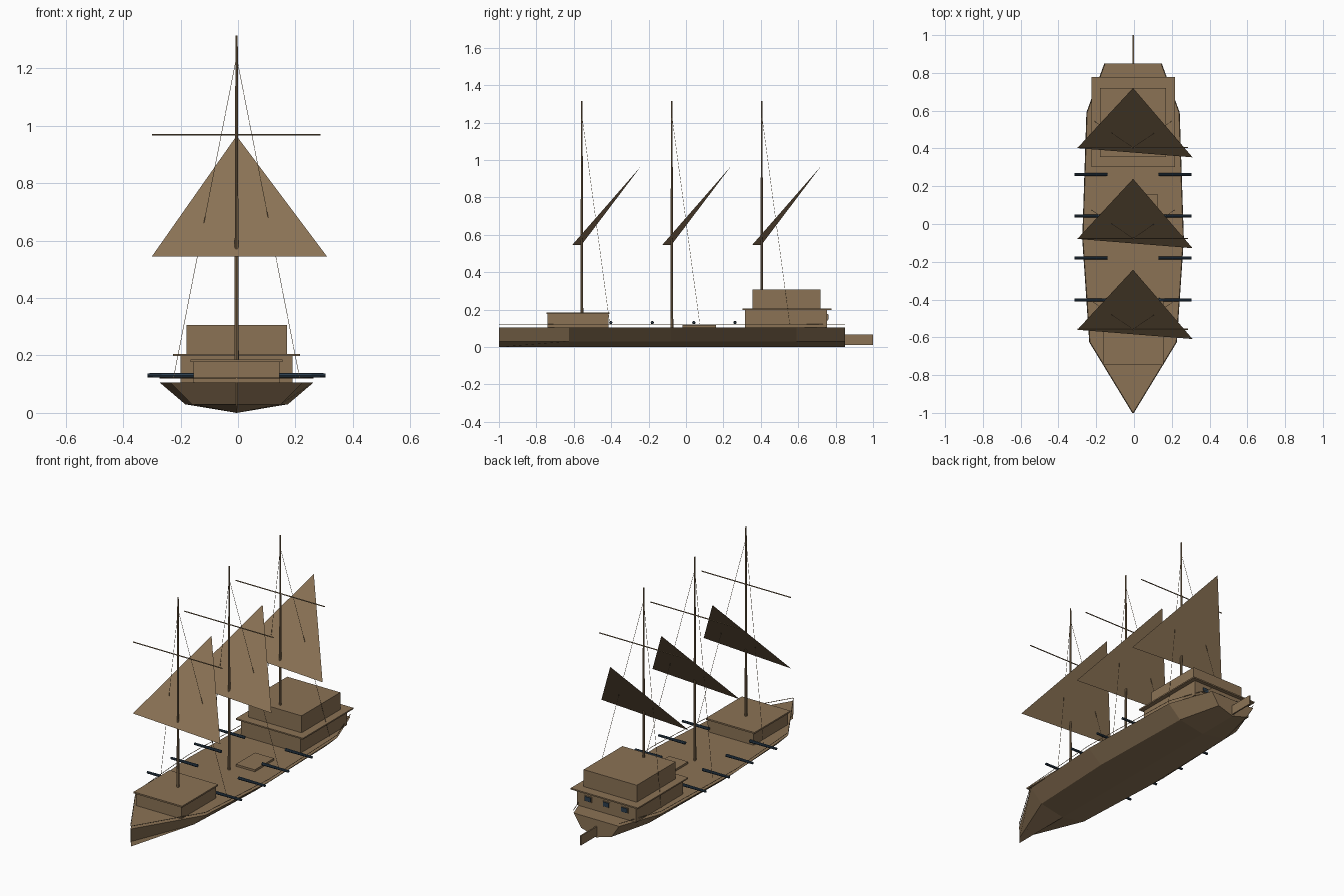
import bpy, bmesh, math
from mathutils import Vector

if "Cube" in bpy.data.objects:
    bpy.data.objects.remove(bpy.data.objects["Cube"])

CX = -0.005  # ship centreline


def material(name, rgb):
    m = bpy.data.materials.new(name)
    m.diffuse_color = (*rgb, 1)
    m.use_nodes = True
    m.node_tree.nodes["Principled BSDF"].inputs["Base Color"].default_value = m.diffuse_color
    return m


WOOD = material("weathered_wood", (0.258, 0.171, 0.091))
IRON = material("blue_iron", (0.025, 0.048, 0.075))


def mesh_object(name, verts, faces, mat, fix=True):
    me = bpy.data.meshes.new(name)
    me.from_pydata(verts, [], faces)
    if fix:
        bm = bmesh.new()
        bm.from_mesh(me)
        bmesh.ops.recalc_face_normals(bm, faces=bm.faces)
        bm.to_mesh(me)
        bm.free()
    me.materials.append(mat)
    ob = bpy.data.objects.new(name, me)
    bpy.context.collection.objects.link(ob)
    return ob


def box(name, x0, x1, y0, y1, z0, z1, mat=WOOD):
    v = [(CX + x, y, z) for x in (x0, x1) for y in (y0, y1) for z in (z0, z1)]
    f = [(0, 1, 3, 2), (4, 6, 7, 5), (0, 4, 5, 1), (2, 3, 7, 6), (0, 2, 6, 4), (1, 5, 7, 3)]
    return mesh_object(name, v, f, mat)


def rod(name, a, b, r0, r1, sides=8, mat=WOOD):
    a, b = Vector(a), Vector(b)
    q = (b - a).to_track_quat('Z', 'Y')
    v = []
    for p, r in ((a, r0), (b, r1)):
        for i in range(sides):
            t = 2 * math.pi * i / sides
            v.append(p + q @ Vector((r * math.cos(t), r * math.sin(t), 0)))
    f = [(i, (i + 1) % sides, sides + (i + 1) % sides, sides + i) for i in range(sides)]
    f += [tuple(range(sides)), tuple(range(sides, 2 * sides))]
    return mesh_object(name, v, f, mat)


# Hull: stations of (y, deck half width), with a chine and a shallow keel
stations = [(-1.0, 0.002), (-0.625, 0.23), (-0.08, 0.267), (0.59, 0.245), (0.85, 0.15)]
verts, faces = [], []
for y, w in stations:
    for fx, z in ((-1, 0.105), (-0.67, 0.03), (0, 0.0), (0.67, 0.03), (1, 0.105)):
        verts.append((CX + fx * w, y, z))
for s in range(len(stations) - 1):
    for k in range(5):
        n = (k + 1) % 5
        faces.append((5 * s + k, 5 * s + n, 5 * s + 5 + n, 5 * s + 5 + k))
faces += [tuple(range(5)), tuple(range(20, 25))]
mesh_object("hull", verts, faces, WOOD)

# Thin rail above the deck edge
for side in (-1, 1):
    for (ya, wa), (yb, wb) in zip(stations, stations[1:]):
        rod("rail", (CX + side * wa, ya, 0.122), (CX + side * wb, yb, 0.122), 0.002, 0.002, 4)

# Rudder
box("rudder", -0.004, 0.004, 0.85, 1.0, 0.01, 0.066)

# Deck houses
box("forecastle", -0.15, 0.15, -0.74, -0.415, 0.105, 0.177)
box("forecastle_roof", -0.16, 0.16, -0.747, -0.408, 0.177, 0.186)
box("stern_cabin", -0.195, 0.195, 0.315, 0.755, 0.105, 0.198)
box("stern_platform", -0.221, 0.221, 0.302, 0.777, 0.198, 0.206)
box("upper_cabin", -0.175, 0.175, 0.355, 0.72, 0.206, 0.307)
box("deck_hatch", 0.005, 0.13, -0.02, 0.16, 0.105, 0.117)

# Stern windows with small frames
for x in (-0.12, 0, 0.12):
    box("window_frame", x - 0.024, x + 0.024, 0.753, 0.758, 0.143, 0.177)
    box("window", x - 0.019, x + 0.019, 0.755, 0.762, 0.147, 0.173, IRON)

# Cannons in mirrored pairs
for y in (0.262, 0.042, -0.18, -0.402):
    for side in (-1, 1):
        rod("cannon", (CX + side * 0.135, y, 0.131), (CX + side * 0.31, y, 0.131),
            0.009, 0.007, 8, IRON)

# Masts with yard, slanted triangular sail and stays
for y in (-0.557, -0.076, 0.405):
    rod("mast", (CX, y, 0.1), (CX, y, 1.315), 0.008, 0.004)
    rod("yard", (CX - 0.295, y, 0.969), (CX + 0.292, y, 0.969), 0.003, 0.003, 6)
    mesh_object("sail", [(-0.30, y - 0.003, 0.545), (0.31, y - 0.052, 0.545),
                         (CX, y + 0.315, 0.965)], [(0, 1, 2)], WOOD, fix=False)
    for side in (-1, 1):
        rod("stay", (CX, y, 1.24), (CX + side * 0.22, y + 0.15, 0.12), 0.001, 0.001, 4)
